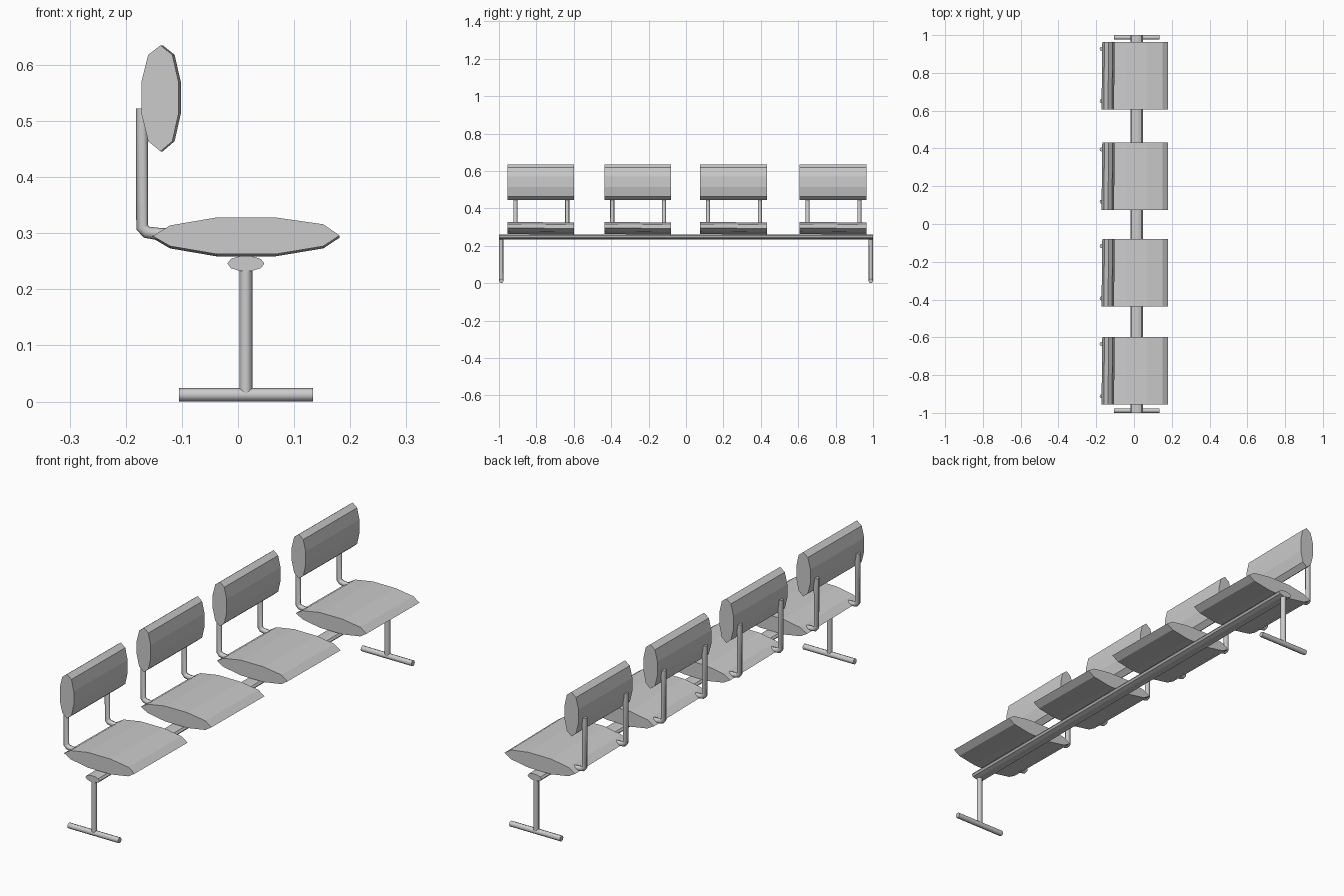
import bpy, bmesh, math
from mathutils import Vector

if "Cube" in bpy.data.objects:
    bpy.data.objects.remove(bpy.data.objects["Cube"])


def prism(name, profile, y0, y1, drift=(0, 0)):
    """Extrude an xz profile from y0 to y1; the far end is offset by drift."""
    bm = bmesh.new()
    near = [bm.verts.new((x, y0, z)) for x, z in profile]
    far = [bm.verts.new((x + drift[0], y1, z + drift[1])) for x, z in profile]
    bm.faces.new(near)
    bm.faces.new(far[::-1])
    n = len(profile)
    for i in range(n):
        j = (i + 1) % n
        bm.faces.new((near[i], far[i], far[j], near[j]))
    bmesh.ops.recalc_face_normals(bm, faces=bm.faces)
    mesh = bpy.data.meshes.new(name)
    bm.to_mesh(mesh)
    bm.free()
    obj = bpy.data.objects.new(name, mesh)
    bpy.context.collection.objects.link(obj)
    return obj


def tube(name, points, radius):
    """Eight-sided capped tube along a path."""
    curve = bpy.data.curves.new(name, 'CURVE')
    curve.dimensions = '3D'
    curve.bevel_depth = radius
    curve.bevel_resolution = 2
    curve.use_fill_caps = True
    spline = curve.splines.new('POLY')
    spline.points.add(len(points) - 1)
    for p, co in zip(spline.points, points):
        p.co = (*co, 1)
    obj = bpy.data.objects.new(name, curve)
    bpy.context.collection.objects.link(obj)
    return obj


def ellipse(cx, cz, rx, rz, n):
    return [(cx + rx * math.cos(math.tau * i / n),
             cz + rz * math.sin(math.tau * i / n)) for i in range(n)]


# Ten-sided cushion profiles
seat_profile = [(-.152, .295), (-.121, .314), (-.039, .328), (.068, .328), (.152, .316),
                (.181, .296), (.152, .277), (.068, .263), (-.039, .263), (-.121, .277)]
back_profile = [(-.138, .635), (-.117, .618), (-.106, .57), (-.106, .513), (-.117, .464),
                (-.138, .446), (-.160, .464), (-.172, .513), (-.172, .57), (-.160, .618)]

# Four seats, each with a backrest on two bent tubes
for k, y0 in enumerate((-.955, -.437, .075, .607), 1):
    y1 = y0 + .357
    prism(f"seat_{k}", seat_profile, y0, y1, (0, -.004))
    prism(f"backrest_{k}", back_profile, y0, y1, (.004, 0))
    for side, off in (("a", .043), ("b", .320)):
        y = y0 + off
        tube(f"back_support_{k}{side}",
             [(-.171, y, .522), (-.171, y, .311), (-.163, y, .302),
              (-.145, y, .299), (-.10, y, .296)], .011)

# Long flattened beam under the seats
prism("beam", ellipse(.014, .246, .033, .014, 10), -1, 1)

# T-shaped end legs
for side, y in (("near", -.988), ("far", .988)):
    tube(f"leg_{side}", [(.014, y, .012), (.014, y, .245)], .0115)
    tube(f"foot_{side}", [(-.105, y, .012), (.134, y, .012)], .012)
